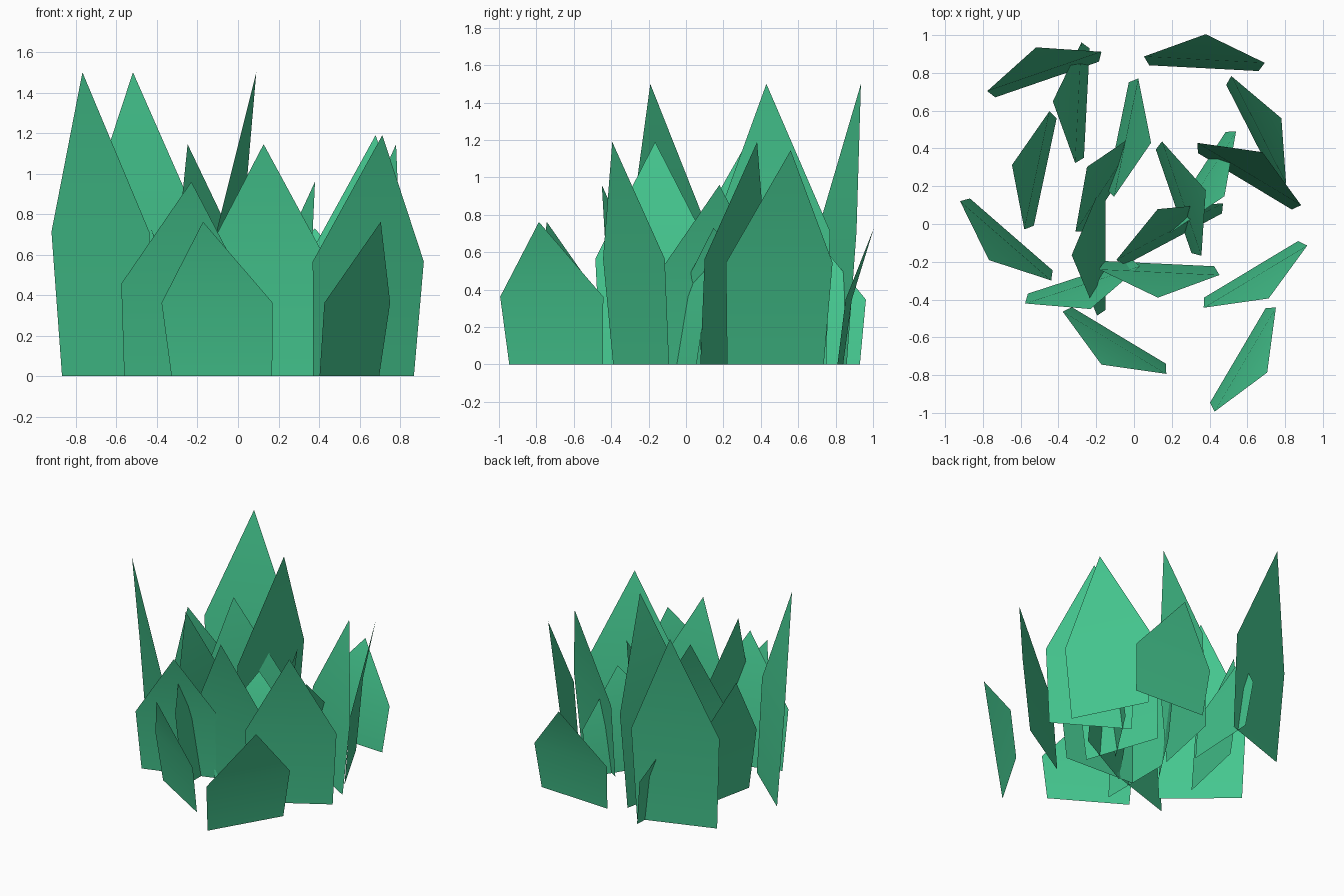
import bpy
from math import radians, cos, sin

if "Cube" in bpy.data.objects:
    bpy.data.objects.remove(bpy.data.objects["Cube"])

green = bpy.data.materials.new("leaf_green")
green.diffuse_color = (0.06, 0.58, 0.28, 1)
green.use_nodes = True
green.node_tree.nodes["Principled BSDF"].inputs["Base Color"].default_value = green.diffuse_color

# Leaf profile: half width at base and shoulder, shoulder height ratio, outward lean
BASE, SHOULDER, RATIO = 0.29, 0.32, 0.475
LEAN_MID, LEAN_TIP = 0.045, 0.18


def leaf(name, x, y, angle, height):
    """Pointed leaf rooted at (x, y), leaning towards angle."""
    c, s = cos(radians(angle)), sin(radians(angle))
    profile = [(0, -BASE, 0), (0, BASE, 0),
               (LEAN_MID, SHOULDER, height * RATIO), (LEAN_TIP, 0, height),
               (LEAN_MID, -SHOULDER, height * RATIO)]
    verts = [(x + c * u - s * v, y + s * u + c * v, z) for u, v, z in profile]
    mesh = bpy.data.meshes.new(name)
    mesh.from_pydata(verts, [], [(0, 1, 2, 4), (4, 2, 3)])
    mesh.polygons.foreach_set("use_smooth", [True, True])
    mesh.materials.append(green)
    bpy.context.collection.objects.link(bpy.data.objects.new(name, mesh))


# Six sprigs of three leaves, each sprig with one height: (x, y, lean angle)
sprigs = {
    1.50: [(-.65, -.055, 229), (-.46, .765, 109), (-.086, .466, -11.6)],
    1.19: [(-.15, -.165, 180), (.587, .226, 59), (.62, -.24, -59)],
    1.145: [(-.098, .204, 147), (.62, .478, 27), (.135, -.21, -92.7)],
    0.96: [(.21, .12, 19), (-.286, -.279, -72), (-.47, .275, 168)],
    0.762: [(.55, -.695, -30.5), (-.08, -.59, -121), (.21, -.08, 118)],
    0.73: [(.37, .825, 87), (.328, .245, -33), (-.25, .64, 177)],
}
for i, (height, leaves) in enumerate(sprigs.items(), 1):
    for j, (x, y, angle) in enumerate(leaves, 1):
        leaf(f"leaf_{i}_{j}", x, y, angle, height)
